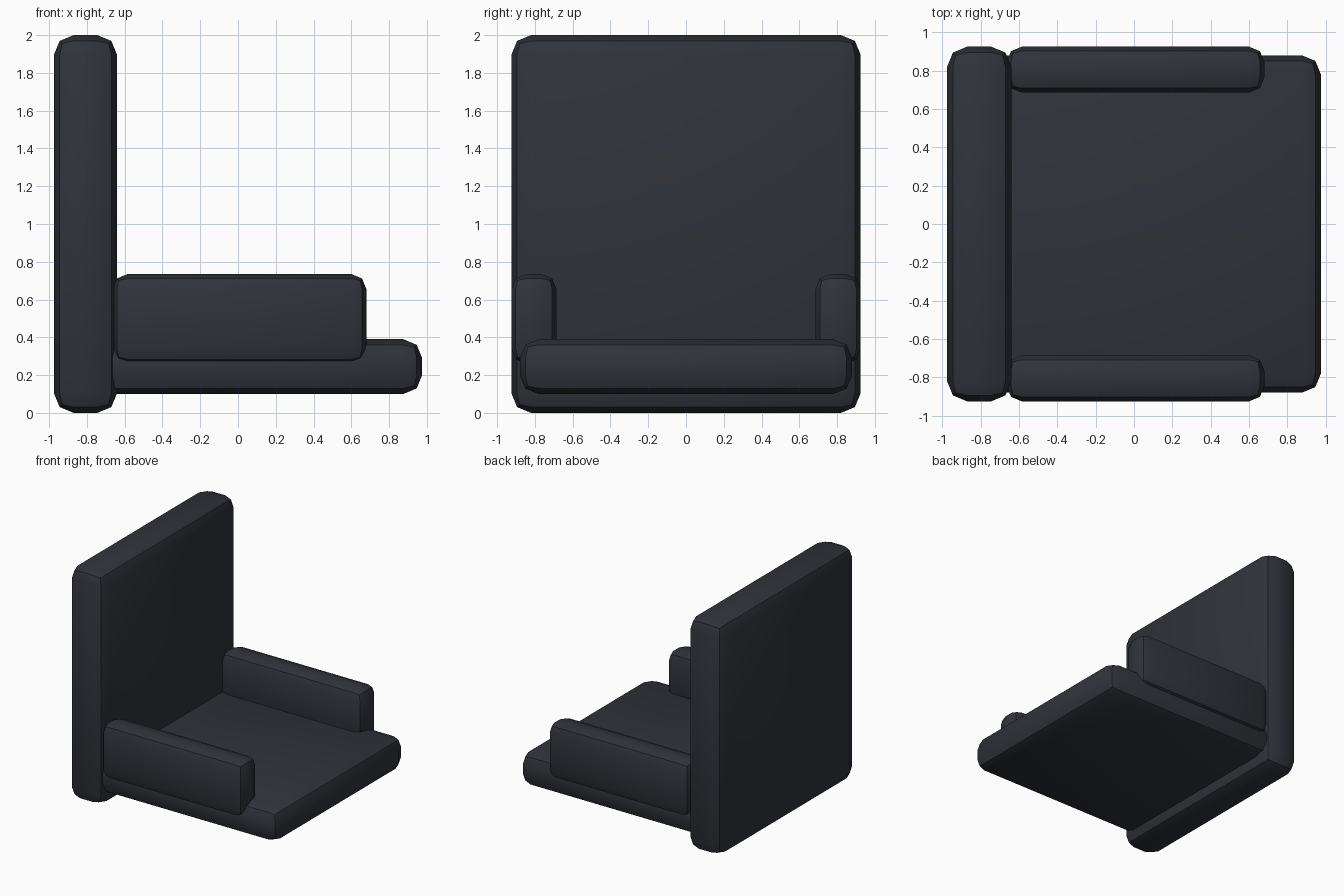
import bpy
import math

if "Cube" in bpy.data.objects:
    bpy.data.objects.remove(bpy.data.objects["Cube"])

mat = bpy.data.materials.new("dark_upholstery")
mat.diffuse_color = (0.03, 0.033, 0.043, 1)
mat.use_nodes = True
mat.node_tree.nodes["Principled BSDF"].inputs["Base Color"].default_value = mat.diffuse_color


def cushion(name, lo, hi, radius):
    """Box between two corners with two-step rounded edges."""
    bpy.ops.mesh.primitive_cube_add(size=1, location=[(a + b) / 2 for a, b in zip(lo, hi)])
    ob = bpy.context.object
    ob.name = name
    ob.scale = [b - a for a, b in zip(lo, hi)]
    bpy.ops.object.transform_apply(location=False, rotation=False, scale=True)
    bevel = ob.modifiers.new("rounded_edges", 'BEVEL')
    bevel.width = radius
    bevel.segments = 2
    bpy.ops.object.modifier_apply(modifier=bevel.name)
    bpy.ops.object.shade_smooth_by_angle(angle=math.radians(30))
    ob.data.materials.append(mat)
    return ob


# Upright back and flat seat
cushion("backrest", (-0.975, -0.925, 0), (-0.64, 0.925, 2), 0.105)
cushion("seat", (-0.80, -0.88, 0.10), (0.975, 0.88, 0.39), 0.1)

# Pair of armrests
for side, y0, y1 in (("right", -0.925, -0.685), ("left", 0.685, 0.925)):
    cushion(f"{side}_armrest", (-0.665, y0, 0.26), (0.68, y1, 0.735), 0.08)
